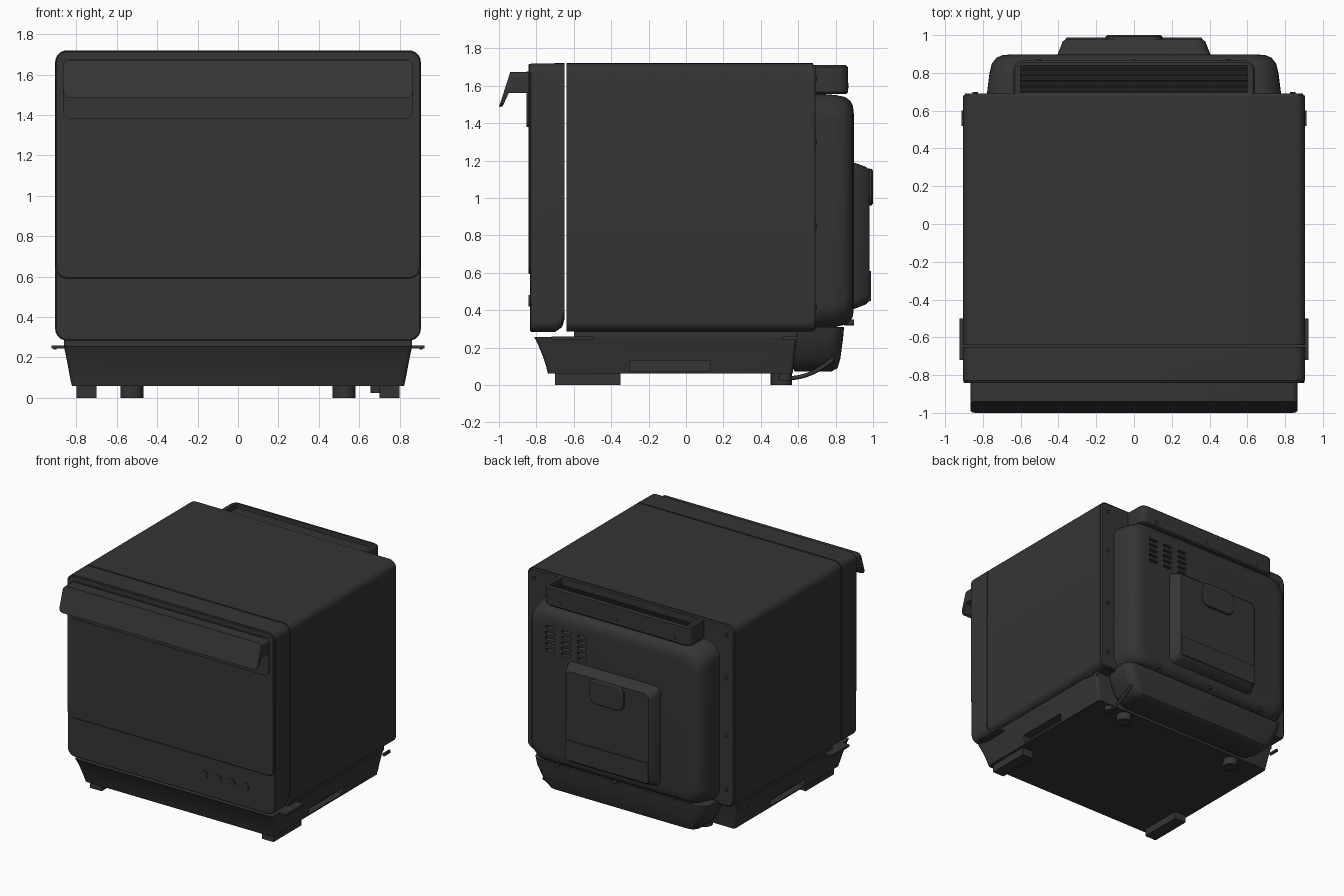
import bpy, bmesh, math
from mathutils import Matrix

if "Cube" in bpy.data.objects:
    bpy.data.objects.remove(bpy.data.objects["Cube"])

mat = bpy.data.materials.new("dark_plastic")
mat.diffuse_color = (0.035, 0.035, 0.036, 1)
mat.use_nodes = True
mat.node_tree.nodes["Principled BSDF"].inputs["Base Color"].default_value = mat.diffuse_color


def finish(name, bm):
    bmesh.ops.recalc_face_normals(bm, faces=bm.faces)
    me = bpy.data.meshes.new(name)
    bm.to_mesh(me)
    bm.free()
    ob = bpy.data.objects.new(name, me)
    bpy.context.collection.objects.link(ob)
    me.materials.append(mat)
    return ob


def loft(name, axis, rings, seg=6):
    """Rounded rectangles (pos, a0, a1, b0, b1, radius) joined along y or z."""
    bm = bmesh.new()
    loops = []
    for p, a0, a1, b0, b1, r in rings:
        loop = []
        corners = ((a1 - r, b1 - r), (a0 + r, b1 - r), (a0 + r, b0 + r), (a1 - r, b0 + r))
        for k, (ca, cb) in enumerate(corners):
            for i in range(seg + 1):
                t = (k + i / seg) * math.pi / 2
                a, b = ca + r * math.cos(t), cb + r * math.sin(t)
                loop.append(bm.verts.new((a, p, b) if axis == 'y' else (a, b, p)))
        loops.append(loop)
    n = len(loops[0])
    for l0, l1 in zip(loops, loops[1:]):
        for i in range(n):
            j = (i + 1) % n
            bm.faces.new((l0[i], l0[j], l1[j], l1[i]))
    bm.faces.new(loops[0])
    bm.faces.new(loops[-1])
    return finish(name, bm)


def boxes(name, items):
    """Several boxes (x0, x1, y0, y1, z0, z1, tilt about x) in one mesh."""
    bm = bmesh.new()
    for x0, x1, y0, y1, z0, z1, tilt in items:
        m = (Matrix.Translation(((x0 + x1) / 2, (y0 + y1) / 2, (z0 + z1) / 2))
             @ Matrix.Rotation(tilt, 4, 'X') @ Matrix.Diagonal((x1 - x0, y1 - y0, z1 - z0, 1)))
        bmesh.ops.create_cube(bm, size=1, matrix=m)
    return finish(name, bm)


def discs(name, axis, items, segs=24):
    """Several cylinders (x, y, z, radius, depth) in one mesh."""
    bm = bmesh.new()
    rot = Matrix.Rotation(math.pi / 2, 4, 'X') if axis == 'y' else Matrix()
    for x, y, z, r, d in items:
        bmesh.ops.create_cone(bm, cap_ends=True, segments=segs, radius1=r, radius2=r,
                              depth=d, matrix=Matrix.Translation((x, y, z)) @ rot)
    return finish(name, bm)


def cut(ob, cutter):
    mod = ob.modifiers.new("cut", 'BOOLEAN')
    mod.object = cutter
    mod.operation = 'DIFFERENCE'
    mod.solver = 'EXACT'
    bpy.context.view_layer.objects.active = ob
    bpy.ops.object.modifier_apply(modifier=mod.name)
    bpy.data.objects.remove(cutter)


W = 0.905
# Main housing and rear frame
loft("housing", 'y', [(-0.64, -W, W, 0.285, 1.72, 0.06), (0.68, -W, W, 0.285, 1.72, 0.06)])
loft("rear_frame", 'y', [(0.68, -W + .006, W - .006, 0.29, 1.714, 0.055),
                         (0.692, -W + .012, W - .012, 0.296, 1.708, 0.05)])
boxes("side_tabs", [(s * W - .008, s * W + .008, 0.52, 0.60, 0.24, 0.26, 0) for s in (-1, 1)])

# Door with undercut lower rear edge
loft("door", 'y', [(-0.65, -W, W, 0.35, 1.72, 0.06), (-0.662, -W, W, 0.31, 1.72, 0.06),
                   (-0.70, -W, W, 0.283, 1.72, 0.06), (-0.828, -W, W, 0.283, 1.718, 0.06),
                   (-0.834, -W + .006, W - .006, 0.289, 1.712, 0.055)])
loft("door_glass", 'y', [(-0.83, -W + .003, W - .003, 0.592, 1.717, 0.055),
                         (-0.838, -W + .003, W - .003, 0.592, 1.717, 0.055),
                         (-0.842, -W + .008, W - .008, 0.596, 1.712, 0.05)])
discs("buttons", 'y', [(0.29 + 0.119 * i, -0.835, 0.45, 0.031, 0.012) for i in range(4)], 32)

# Door handle: hooked profile in front of a rounded plate
loft("handle_plate", 'y', [(-0.83, -.865, .865, 1.38, 1.675, 0.04), (-0.852, -.865, .865, 1.38, 1.675, 0.04)])
profile = [(-0.84, 1.672), (-0.94, 1.672), (-1.0, 1.485), (-0.98, 1.49), (-0.948, 1.56), (-0.84, 1.56)]
bm = bmesh.new()
ends = [[bm.verts.new((x, y, z)) for y, z in profile] for x in (-0.865, 0.865)]
for e in ends:
    bm.faces.new(e)
for i in range(len(profile)):
    j = (i + 1) % len(profile)
    bm.faces.new((ends[0][i], ends[0][j], ends[1][j], ends[1][i]))
corner = [e for e in bm.edges if e.verts[0].co.x == e.verts[1].co.x
          and (all(v.co.z > 1.66 for v in e.verts) or all(v.co.z < 1.5 for v in e.verts))]
bmesh.ops.bevel(bm, geom=corner, offset=0.03, segments=4, profile=0.5, affect='EDGES')
finish("handle", bm)

# Back cover with vent slots
cover = loft("back_cover", 'y', [(0.68, -.78, .78, .295, 1.56, .12), (0.80, -.765, .765, .31, 1.55, .13),
                                 (0.85, -.752, .752, .322, 1.54, .13), (0.88, -.728, .728, .342, 1.518, .13),
                                 (0.893, -.70, .70, .37, 1.49, .12), (0.897, -.66, .66, .41, 1.45, .10)], 8)
cut(cover, boxes("slot_cutter", [(x - .04, x + .04, 0.86, 0.95, z, z + .022, 0)
                                 for x in (0.56, 0.42, 0.28) for z in [1.21 + .045 * i for i in range(5)]]))

# Raised rear panel with finger grip and lower step
loft("rear_panel", 'y', [(0.88, -.41, .41, .40, 1.195, .05), (0.91, -.40, .40, .41, 1.185, .05),
                         (0.965, -.378, .378, .432, 1.165, .05), (0.98, -.36, .36, .45, 1.15, .04)])
loft("rear_panel_lower", 'y', [(0.97, -.362, .362, .445, .61, .01), (0.988, -.358, .358, .45, .61, .01)])
loft("rear_grip", 'y', [(0.96, -.15, .15, .96, 1.16, .06), (0.993, -.15, .15, .96, 1.155, .06),
                        (1.0, -.14, .14, .97, 1.145, .055)])

# Open-topped rear exhaust with louvres
duct = loft("exhaust_duct", 'z', [(1.555, -.63, .63, .60, .855, .05), (1.565, -.64, .64, .60, .865, .05),
                                  (1.70, -.64, .64, .60, .865, .05), (1.71, -.63, .63, .60, .855, .045)])
cut(duct, boxes("duct_cutter", [(-.60, .60, .695, .84, 1.64, 1.8, 0)]))
boxes("exhaust_louvres", [(-.605, .605, y - .016, y + .016, 1.66, 1.668, 0.6)
                          for y in (.715, .745, .775, .805, .832)])

# Screws on the rear frame, exhaust and cover
screws = [(s * .84, .694, z, .014, .012) for s in (-1, 1) for z in (.42, .85, 1.3, 1.64)]
screws += [(x, .865, 1.60, .014, .01) for x in (-.5, 0, .5)]
screws += [(x, .872, .335, .016, .05) for x in (-.5, 0, .5)]
discs("rear_screws", 'y', screws, 12)

# Flared base tray with side grip recesses
base = loft("base_tray", 'z', [(.06, -.822, .822, -.738, .57, .02), (.10, -.831, .831, -.748, .575, .02),
                               (.16, -.842, .842, -.768, .58, .02), (.22, -.854, .854, -.793, .588, .02),
                               (.257, -.862, .862, -.812, .595, .02)], 4)
cut(base, boxes("grip_cutter", [(s * .84 - .07, s * .84 + .07, -.30, .13, .072, .13, 0) for s in (-1, 1)]))
boxes("base_riser", [(-.86, .86, -.60, .59, .25, .29, 0)])
boxes("hinge_flanges", [(s * .885 - .038, s * .885 + .038, -.72, -.50, .244, .26, 0) for s in (-1, 1)])

# Lower rear drip tank
loft("drip_tank", 'z', [(.31, -.76, .76, .56, .845, .08), (.25, -.75, .75, .56, .84, .08),
                        (.14, -.70, .70, .56, .825, .08), (.09, -.65, .65, .57, .81, .07),
                        (.073, -.61, .61, .58, .78, .05)])

# Feet
boxes("front_feet", [(s * .75 - .05, s * .75 + .05, -.70, -.35, 0, .065, 0) for s in (-1, 1)])
discs("rear_feet", 'z', [(s * .525, .51, .0325, .057, .065) for s in (-1, 1)])
discs("cable_grommet", 'z', [(.69, .53, .045, .035, .04)])

# Power cable
cu = bpy.data.curves.new("power_cable", 'CURVE')
cu.dimensions = '3D'
cu.bevel_depth = 0.011
cu.bevel_resolution = 2
sp = cu.splines.new('NURBS')
path = [(.69, .52, .035), (.69, .58, .035), (.69, .65, .05), (.69, .72, .085), (.69, .79, .14)]
sp.points.add(len(path) - 1)
for pt, co in zip(sp.points, path):
    pt.co = (*co, 1)
sp.use_endpoint_u = True
cu.use_fill_caps = True
cu.materials.append(mat)
bpy.context.collection.objects.link(bpy.data.objects.new("power_cable", cu))

# Smooth shading with sharp edges
for ob in bpy.context.scene.objects:
    ob.select_set(ob.type == 'MESH')
bpy.context.view_layer.objects.active = bpy.data.objects["housing"]
bpy.ops.object.shade_smooth_by_angle(angle=math.radians(30))
